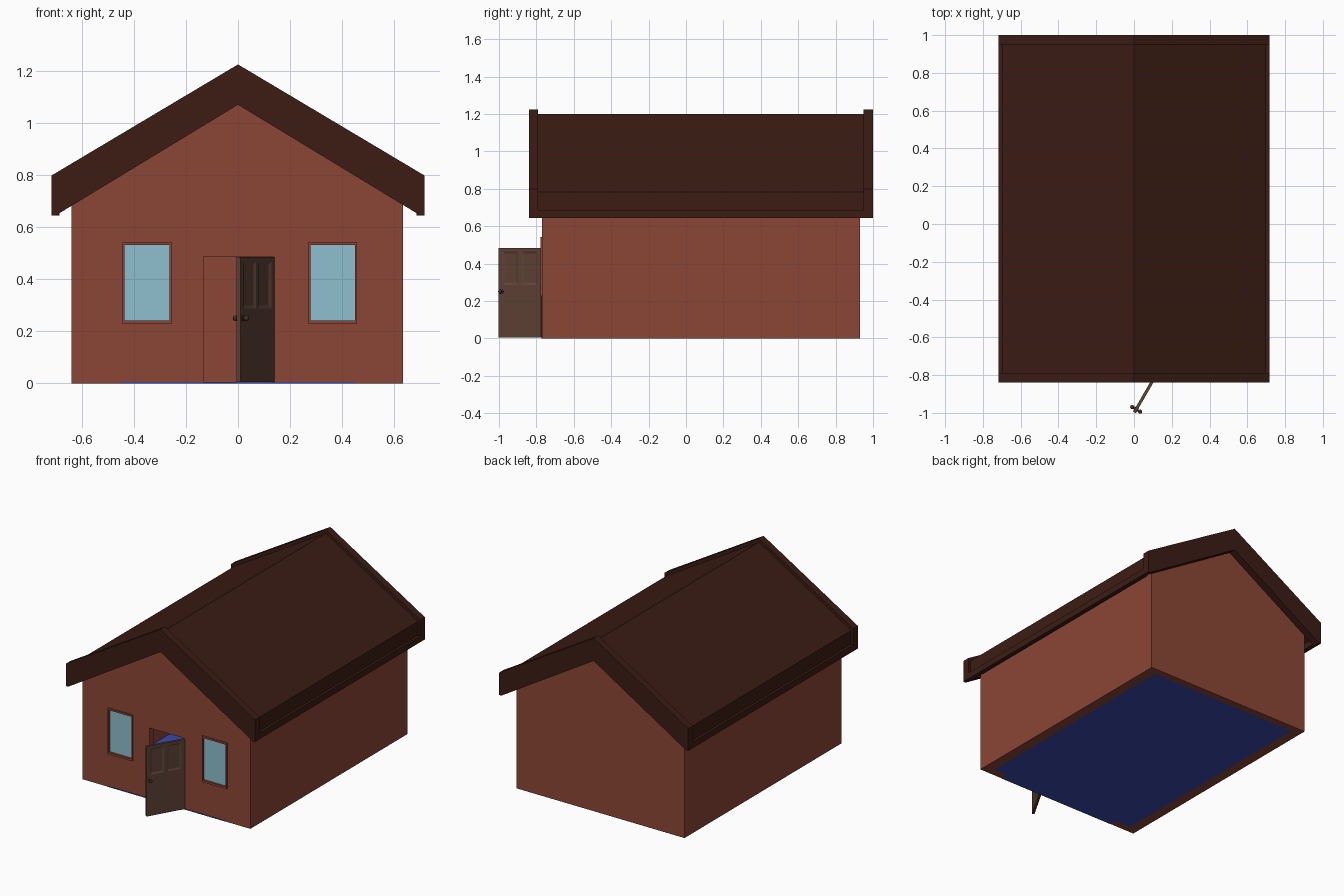
import bpy, bmesh, math
from mathutils import Matrix, Vector

if "Cube" in bpy.data.objects:
    bpy.data.objects.remove(bpy.data.objects["Cube"])


def material(name, rgb):
    m = bpy.data.materials.new(name)
    m.diffuse_color = (*rgb, 1)
    m.use_nodes = True
    m.node_tree.nodes["Principled BSDF"].inputs["Base Color"].default_value = m.diffuse_color
    return m


BRICK = material("brick_red", (0.26, 0.061, 0.036))
ROOF = material("roof_brown", (0.045, 0.012, 0.007))
BLUE = material("floor_blue", (0.045, 0.065, 0.42))
GLASS = material("window_glass", (0.27, 0.52, 0.62))
WOOD = material("door_wood", (0.11, 0.055, 0.036))
METAL = material("knob_metal", (0.05, 0.03, 0.02))


def finish(name, bm, mat):
    bmesh.ops.recalc_face_normals(bm, faces=bm.faces)
    me = bpy.data.meshes.new(name)
    bm.to_mesh(me)
    bm.free()
    ob = bpy.data.objects.new(name, me)
    bpy.context.collection.objects.link(ob)
    me.materials.append(mat)
    return ob


def prism(name, pts, y0, y1, mat):
    """Extrude an xz profile from y0 to y1."""
    bm = bmesh.new()
    f = bm.faces.new([bm.verts.new((x, y0, z)) for x, z in pts])
    r = bmesh.ops.extrude_face_region(bm, geom=[f])
    vs = [v for v in r["geom"] if isinstance(v, bmesh.types.BMVert)]
    bmesh.ops.translate(bm, verts=vs, vec=(0, y1 - y0, 0))
    return finish(name, bm, mat)


def box(name, x0, x1, y0, y1, z0, z1, mat):
    return prism(name, [(x0, z0), (x1, z0), (x1, z1), (x0, z1)], y0, y1, mat)


def cut(ob, cutter):
    m = ob.modifiers.new("cut", "BOOLEAN")
    m.operation = "DIFFERENCE"
    m.solver = "EXACT"
    m.object = cutter
    bpy.context.view_layer.objects.active = ob
    bpy.ops.object.modifier_apply(modifier=m.name)
    bpy.data.objects.remove(cutter)


# Hollow gabled walls with door and window openings
FRONT, BACK, L, R = -0.77, 0.93, -0.64, 0.633
walls = prism("walls", [(L, 0), (R, 0), (R, 0.73), (0, 1.11), (L, 0.73)], FRONT, BACK, BRICK)
cut(walls, box("cutter", L + 0.07, R - 0.07, FRONT + 0.05, BACK - 0.05, -0.1, 1.5, BRICK))
cut(walls, box("cutter", -0.133, 0.133, FRONT - 0.1, FRONT + 0.1, -0.1, 0.487, BRICK))
cut(walls, box("cutter", -0.45, 0.45, FRONT - 0.1, FRONT + 0.1, -0.1, 0.006, BRICK))

# Windows: frame ring and glass in each opening
for side, cx in (("left", -0.35), ("right", 0.364)):
    x0, x1, z0, z1 = cx - 0.094, cx + 0.094, 0.228, 0.543
    cut(walls, box("cutter", x0 + 0.003, x1 - 0.003, FRONT - 0.1, FRONT + 0.1, z0 + 0.003, z1 - 0.003, BRICK))
    frame = box(side + "_window_frame", x0, x1, FRONT - 0.008, FRONT + 0.053, z0, z1, BRICK)
    cut(frame, box("cutter", x0 + 0.008, x1 - 0.008, -1, 0, z0 + 0.014, z1 - 0.012, BRICK))
    box(side + "_window_glass", x0 + 0.005, x1 - 0.005, FRONT + 0.005, FRONT + 0.013,
        z0 + 0.01, z1 - 0.01, GLASS)

# Floor with threshold under the front wall
box("floor", L + 0.07, R - 0.07, FRONT + 0.05, BACK - 0.05, 0, 0.006, BLUE)
box("threshold", -0.45, 0.45, FRONT - 0.002, FRONT + 0.05, 0, 0.006, BLUE)


# Roof: main chevron slab, raised end boards, lower eave strips
def chevron(half, top, edge_top, edge_low, low, flat):
    pts = [(half, edge_top), (half, edge_low)]
    if flat:
        pts.append((half - flat, edge_low))
    return [(0, top)] + pts + [(0, low)] + [(-x, z) for x, z in reversed(pts)]


prism("roof_slab", chevron(0.70, 1.2, 0.783, 0.685, 1.10, 0), -0.79, 0.95, ROOF)
for name, y0, y1 in (("front_roof_board", -0.84, -0.79), ("back_roof_board", 0.95, 1.0)):
    prism(name, chevron(0.717, 1.225, 0.798, 0.645, 1.07, 0.017), y0, y1, ROOF)
for name, s in (("left_eave_strip", -1), ("right_eave_strip", 1)):
    xs = sorted((s * 0.685, s * 0.717))
    box(name, *xs, -0.79, 0.95, 0.645, 0.688, ROOF)

# Door, modelled closed with the hinge at the origin and then swung open
W, T = 0.262, 0.008
swing = Matrix.Translation((0.133, -0.771, 0)) @ Matrix.Rotation(math.radians(60), 4, "Z")
door = box("door", -W, 0, -T, T, 0.006, 0.485, WOOD)
parts = [door]
for x0, x1 in ((-0.24, -0.14), (-0.122, -0.022)):
    for s in (-1, 1):
        # bevelled recess
        c = box("cutter", x0, x1, s * (T + 0.001), s * (T - 0.005), 0.285, 0.468, WOOD)
        mid = Vector(((x0 + x1) / 2, 0, 0.3765))
        for v in c.data.vertices:
            if abs(v.co.y) < T:
                for i in (0, 2):
                    v.co[i] -= math.copysign(0.013, v.co[i] - mid[i])
        cut(door, c)

# Knobs on both faces
for name, s in (("outer_knob", -1), ("inner_knob", 1)):
    bm = bmesh.new()
    bmesh.ops.create_uvsphere(bm, u_segments=16, v_segments=8, radius=0.011,
                              matrix=Matrix.Translation((0, s * 0.024, 0)))
    for r, d, y in ((0.005, 0.02, 0.014), (0.011, 0.004, 0.009)):
        bmesh.ops.create_cone(bm, cap_ends=True, segments=16, radius1=r, radius2=r, depth=d,
                              matrix=Matrix.Translation((0, s * y, 0)) @ Matrix.Rotation(math.pi / 2, 4, "X"))
    bmesh.ops.translate(bm, verts=bm.verts, vec=(-0.243, 0, 0.25))
    parts.append(finish(name, bm, METAL))
    bpy.ops.object.select_all(action="DESELECT")
    parts[-1].select_set(True)
    bpy.context.view_layer.objects.active = parts[-1]
    bpy.ops.object.shade_smooth_by_angle()
for p in parts:
    p.matrix_world = swing
